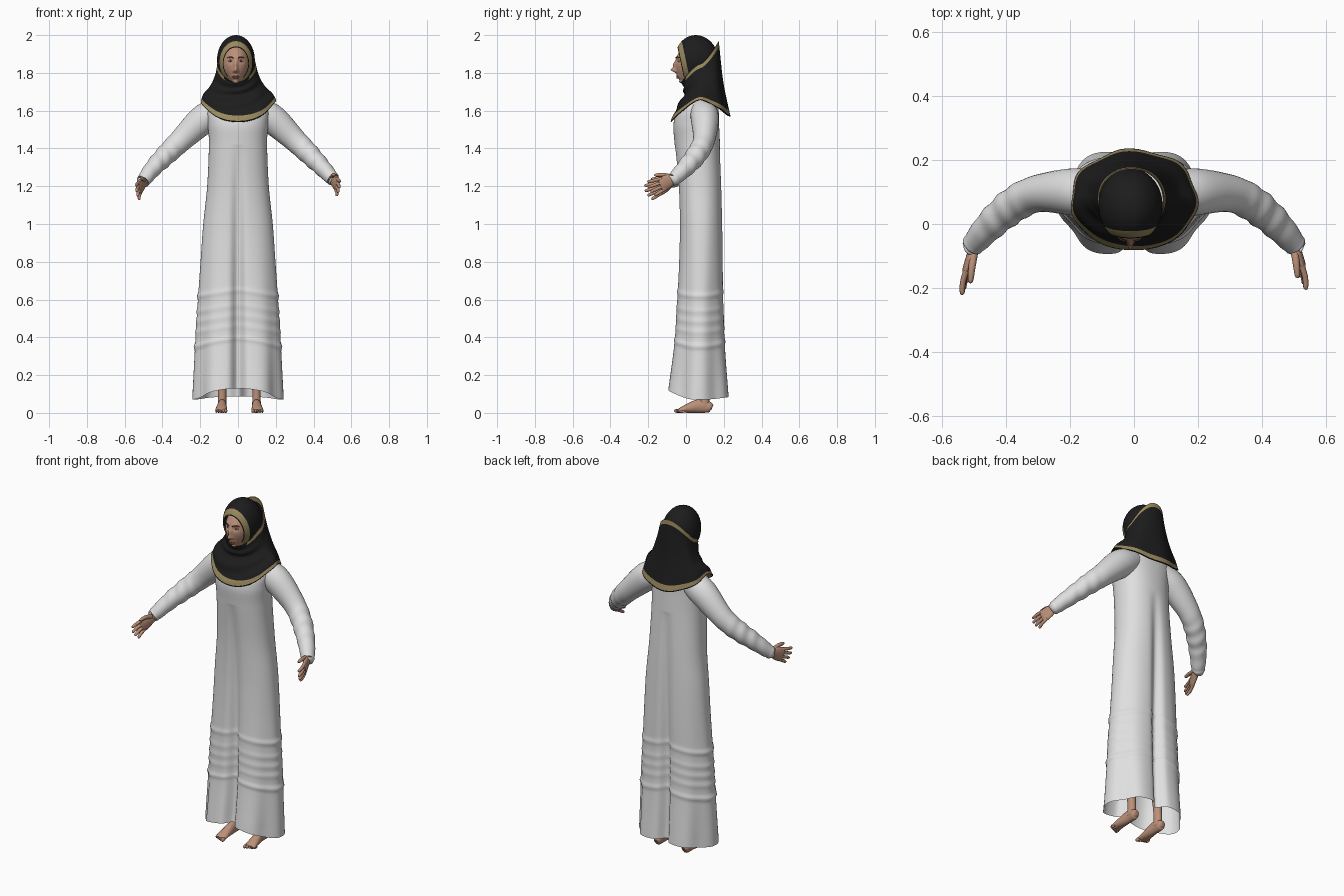
import bpy, bmesh, math
from math import sin, cos, pi, exp, sqrt
from mathutils import Vector as V, Matrix

if "Cube" in bpy.data.objects:
    bpy.data.objects.remove(bpy.data.objects["Cube"])

def material(name, rgb):
    m = bpy.data.materials.new(name)
    m.diffuse_color = (*rgb, 1)
    m.use_nodes = True
    m.node_tree.nodes["Principled BSDF"].inputs["Base Color"].default_value = m.diffuse_color
    return m

WHITE = material("white_cloth", (0.74, 0.74, 0.74))
BLACK = material("black_cloth", (0.012, 0.012, 0.012))
GOLD = material("gold_trim", (0.32, 0.25, 0.11))
SKIN = material("skin", (0.50, 0.28, 0.19))
LIP = material("lip_red", (0.36, 0.13, 0.10))
EYE = material("eye_white", (0.65, 0.62, 0.58))
DARK = material("dark_brown", (0.05, 0.03, 0.02))

def finish(bm, name, mats, rule=None):
    """Turn a bmesh into a smooth object; rule(centre) gives the material index."""
    bmesh.ops.recalc_face_normals(bm, faces=bm.faces)
    for f in bm.faces:
        f.smooth = True
        if rule:
            f.material_index = rule(f.calc_center_median())
    me = bpy.data.meshes.new(name)
    bm.to_mesh(me)
    bm.free()
    for m in mats:
        me.materials.append(m)
    ob = bpy.data.objects.new(name, me)
    bpy.context.collection.objects.link(ob)
    return ob

def spline(rows, t):
    """Catmull-Rom interpolation of equal-length tuples, t in 0..1."""
    n = len(rows) - 1
    i = min(int(t * n), n - 1)
    u = t * n - i
    p = [rows[max(0, min(n, i + k))] for k in (-1, 0, 1, 2)]
    return [0.5 * (2 * b + (c - a) * u + (2 * a - 5 * b + 4 * c - d) * u * u
                   + (3 * b - a - 3 * c + d) * u ** 3) for a, b, c, d in zip(*p)]

def loft(name, rings, mats, caps=False, ring_rule=None):
    """Skin closed rings; ring_rule(ring fraction, centre) gives the material index."""
    bm = bmesh.new()
    vs = [[bm.verts.new(p) for p in r] for r in rings]
    n = len(vs[0])
    for j in range(len(vs) - 1):
        for i in range(n):
            k = (i + 1) % n
            f = bm.faces.new((vs[j][i], vs[j][k], vs[j + 1][k], vs[j + 1][i]))
            if ring_rule:
                f.material_index = ring_rule((j + 0.5) / (len(vs) - 1), f.calc_center_median())
    if caps:
        bm.faces.new(vs[0])
        bm.faces.new(vs[-1])
    return finish(bm, name, mats)

def tube(name, pts, mat, up=(0, 0, 1), segs=20, steps=24, ripple=None):
    """Tube along points (x, y, z, radius along up, radius across)."""
    rings = []
    for j in range(steps + 1):
        t = j / steps
        x, y, z, ra, rb = spline(pts, t)
        e = 0.02
        tan = (V(spline(pts, min(1, t + e))[:3]) - V(spline(pts, max(0, t - e))[:3])).normalized()
        u = V(up)
        u = (u - tan * u.dot(tan)).normalized()
        w = tan.cross(u)
        ring = []
        for i in range(segs):
            a = 2 * pi * i / segs
            k = 1 + (ripple(t, a) if ripple else 0)
            ring.append(V((x, y, z)) + (u * ra * cos(a) + w * rb * sin(a)) * k)
        rings.append(ring)
    return loft(name, rings, [mat], caps=True)

def ball(name, c, r, mat, segs=20):
    bm = bmesh.new()
    bmesh.ops.create_uvsphere(bm, u_segments=segs, v_segments=segs // 2 + 2, radius=1,
                              matrix=Matrix.Translation(c) @ Matrix.Diagonal((*r, 1)))
    return finish(bm, name, [mat])

def spow(v, e):
    return math.copysign(abs(v) ** e, v)

def bump(v, c, s):
    return exp(-((v - c) / s) ** 2)

# --- Gown: rows of (z, half width, front y, back y) with folds growing to the hem
GOWN = [(1.70, .06, .02, .12), (1.665, .12, .005, .16), (1.61, .163, -.04, .172),
        (1.53, .16, -.066, .175), (1.42, .154, -.06, .18), (1.2, .163, -.042, .19),
        (1.0, .183, -.036, .195), (.8, .196, -.04, .198), (.6, .208, -.05, .20),
        (.35, .220, -.066, .210), (.07, .230, -.098, .230)]
rings = []
for j in range(241):
    z, hw, yf, yb = spline(GOWN, j / 240)
    w = max(0, min(1, (1.42 - z) / 1.3))
    ring = []
    for i in range(144):
        a = 2 * pi * i / 144
        c, s = cos(a), sin(a)
        k = 1 - 0.05 * w * w * cos(6 * (a + pi / 2))
        zz = z + 0.15 * abs(hw * c)
        k += 0.03 * bump(zz, .65, .014) + 0.035 * bump(zz, .385, .012)
        k += 0.018 * sum(bump(zz, q, .014) for q in (.57, .515, .46))
        x = hw * spow(c, .9) * k
        y = (yf + yb) / 2 + (yb - yf) / 2 * spow(s, .85) * k
        # centre creases front and back
        y -= s * (.055 if s < 0 else .05) * w ** .7 * bump(x, 0, .028)
        lift = max(0, 1 - z / .45) * s * s * (.07 if s < 0 else .02)
        ring.append((x, y, z + lift))
    rings.append(ring)
loft("gown", rings, [WHITE])

# --- Head scarf drape: (half width, front y, back y, front z, side z, back z)
DRAPE = [(.100, -.022, .172, 1.752, 1.845, 1.965), (.114, -.012, .180, 1.72, 1.785, 1.88),
         (.143, -.012, .193, 1.68, 1.73, 1.76), (.180, -.050, .213, 1.61, 1.69, 1.65),
         (.196, -.080, .230, 1.54, 1.657, 1.57)]
rings = []
for j in range(61):
    t = j / 60
    hw, yf, yb, zf, zs, zb = spline(DRAPE, t)
    ring = []
    for i in range(112):
        a = 2 * pi * i / 112
        c, s = cos(a), sin(a)
        front = max(0, -s)
        k = 1 + .03 * t * cos(7 * a + .8) * (1 - front)
        k += .05 * front * sin(pi * t) * sin(22 * t + 2.5 * c)   # swags under the chin
        z = zs + ((zb if s > 0 else zf) - zs) * abs(s) ** 1.4
        ring.append((-.008 * (1 - t) + hw * spow(c, .92) * k,
                     (yf + yb) / 2 + (yb - yf) / 2 * s * k, z))
    rings.append(ring)

def drape_rule(t, c):
    return int(.86 < t < .965 or (t < .1 and c.y > .0))
drape = loft("scarf_drape", rings, [BLACK, GOLD], ring_rule=drape_rule)
sol = drape.modifiers.new("thickness", 'SOLIDIFY')
sol.thickness = .004
sol.offset = 0

# --- Scarf hood: tilted ellipsoid with its front opened for the face
tilt = Matrix.Translation((-.011, .058, 1.868)) @ Matrix.Rotation(math.radians(12), 4, 'X')
rings = []
for j in range(45):
    th = math.radians(41 + 138 * j / 44)
    rings.append([tilt @ V((.1 * sin(th) * cos(2 * pi * i / 64), -.115 * cos(th),
                            .1325 * sin(th) * sin(2 * pi * i / 64))) for i in range(64)])
hood = loft("scarf_hood", rings, [BLACK, GOLD], ring_rule=lambda t, c: int(.02 < t < .13))

# --- Face: sphere shaped with nose, brow, sockets, mouth and chin
FX = -.012
bm = bmesh.new()
bmesh.ops.create_uvsphere(bm, u_segments=96, v_segments=72, radius=1)
for v in bm.verts:
    x, y, z = v.co
    x *= .074 * (1 - .22 * max(0, -z) ** 1.5)
    h = 1.845 + .112 * z
    py = .045 + .1 * y
    if y < 0:
        py -= .026 * bump(x, 0, .010) * bump(h, 1.814, .012)                    # nose tip
        py -= .014 * bump(x, 0, .009) * bump(h, 1.84, .022)                     # bridge
        py -= .006 * bump(abs(x), .012, .006) * bump(h, 1.808, .007)            # nostrils
        py += .008 * bump(abs(x), .028, .013) * bump(h, 1.863, .011)            # sockets
        py -= .004 * bump(abs(x), .026, .02) * bump(h, 1.885, .010)             # brow
        py -= .013 * bump(x, 0, .024) * bump(h, 1.777, .016)                    # mouth
        py -= .026 * bump(x, 0, .026) * bump(h, 1.748, .013)                    # chin
    v.co = (FX + x, py, h)
finish(bm, "head", [SKIN])
ball("upper_lip", (FX, -.0455, 1.7815), (.018, .006, .0045), LIP)
ball("lower_lip", (FX, -.0445, 1.774), (.015, .0065, .005), LIP)
for side, sx in (("right", 1), ("left", -1)):
    ex = FX + sx * .028
    ball(side + "_eye", (ex, -.0335, 1.862), (.0125, .009, .0065), EYE)
    ball(side + "_iris", (ex, -.0405, 1.862), (.005, .0035, .005), DARK, 14)
    tube(side + "_eyebrow", [(FX + sx * .012, -.054, 1.879, .002, .003),
                             (FX + sx * .028, -.049, 1.885, .0025, .003),
                             (FX + sx * .044, -.034, 1.880, .001, .003)], DARK, segs=8, steps=10)

# --- Arms, hands, legs and feet
def sleeve_ripple(t, a):
    return .05 * bump(t, .58, .16) * sin(60 * t + 2 * cos(a)) + .045 * bump(t, .92, .1) * sin(75 * t + cos(a))

for side, sx, drop in (("right", 1, 0), ("left", -1, .02)):
    def m(x, y, z, ra, rb):
        return (sx * x, y, z, ra, rb)
    tube(side + "_sleeve",
         [m(.10, .09, 1.60, .07, .07), m(.185, .1, 1.553, .078, .074), m(.30, .095, 1.445, .062, .058),
          m(.375, .06, 1.372, .055, .055), m(.445, .0, 1.30, .046, .048),
          m(.50, -.062, 1.24 - drop / 2, .036, .036), m(.503, -.067, 1.237 - drop / 2, .028, .028)],
         WHITE, up=(.6 * sx, 0, .8), segs=32, steps=70, ripple=sleeve_ripple)
    # hand frame: d along the fingers, u towards the thumb, n out of the palm
    d = V((.33 * sx, -.86, -.38)).normalized()
    u = (V((0, 0, 1)) - d * d.z).normalized()
    n = d.cross(u) * sx
    if n.x * sx > 0:
        n = -n            # palm faces inwards
    W = V((.497 * sx, -.058 - drop * .8, 1.24 - drop))

    def hp(l, h, o, ra, rb):
        return (*(W + d * l + u * h + n * o), ra, rb)
    tube(side + "_palm", [hp(-.04, 0, 0, .022, .020), hp(.0, 0, 0, .023, .018), hp(.035, .002, 0, .035, .016),
                          hp(.075, 0, 0, .040, .013), hp(.092, 0, 0, .034, .008)], SKIN, up=u)
    for i, (h, ln) in enumerate(((.030, .066), (.010, .075), (-.010, .07), (-.029, .056))):
        sp = h * 1.35
        tube(f"{side}_finger_{i + 1}",
             [hp(.07, h, 0, .009, .009), hp(.08 + ln * .45, (h + sp) / 2, .004, .009, .009),
              hp(.08 + ln * .9, sp, .013, .0075, .0075), hp(.08 + ln, sp, .015, .003, .003)],
             SKIN, up=u, segs=12, steps=14)
    tube(side + "_thumb", [hp(.015, .016, .004, .013, .013), hp(.05, .042, .014, .011, .011),
                           hp(.085, .055, .024, .0085, .0085), hp(.093, .056, .026, .003, .003)],
         SKIN, up=u, segs=12, steps=14)
    fx = .098 if sx > 0 else -.084
    tube(side + "_leg", [(fx, .07, .55, .045, .045), (fx, .085, .35, .042, .042), (fx, .095, .16, .026, .025),
                         (fx, .098, .085, .025, .022), (fx, .098, .03, .027, .024)], SKIN, up=(0, 1, 0))
    tube(side + "_foot",
         [(fx, .138, .026, .012, .012), (fx, .125, .030, .028, .022), (fx, .07, .036, .036, .024),
          (fx + sx * .003, .01, .024, .024, .029), (fx + sx * .005, -.03, .014, .013, .032),
          (fx + sx * .005, -.04, .011, .008, .028)], SKIN, steps=30)
    for i in range(5):
        r = .011 - .0011 * i
        ball(f"{side}_toe_{i + 1}", (fx + sx * (-.019 + .0125 * i), -.045 + .006 * i, r),
             (r * .8, .018, r), SKIN, 12)
